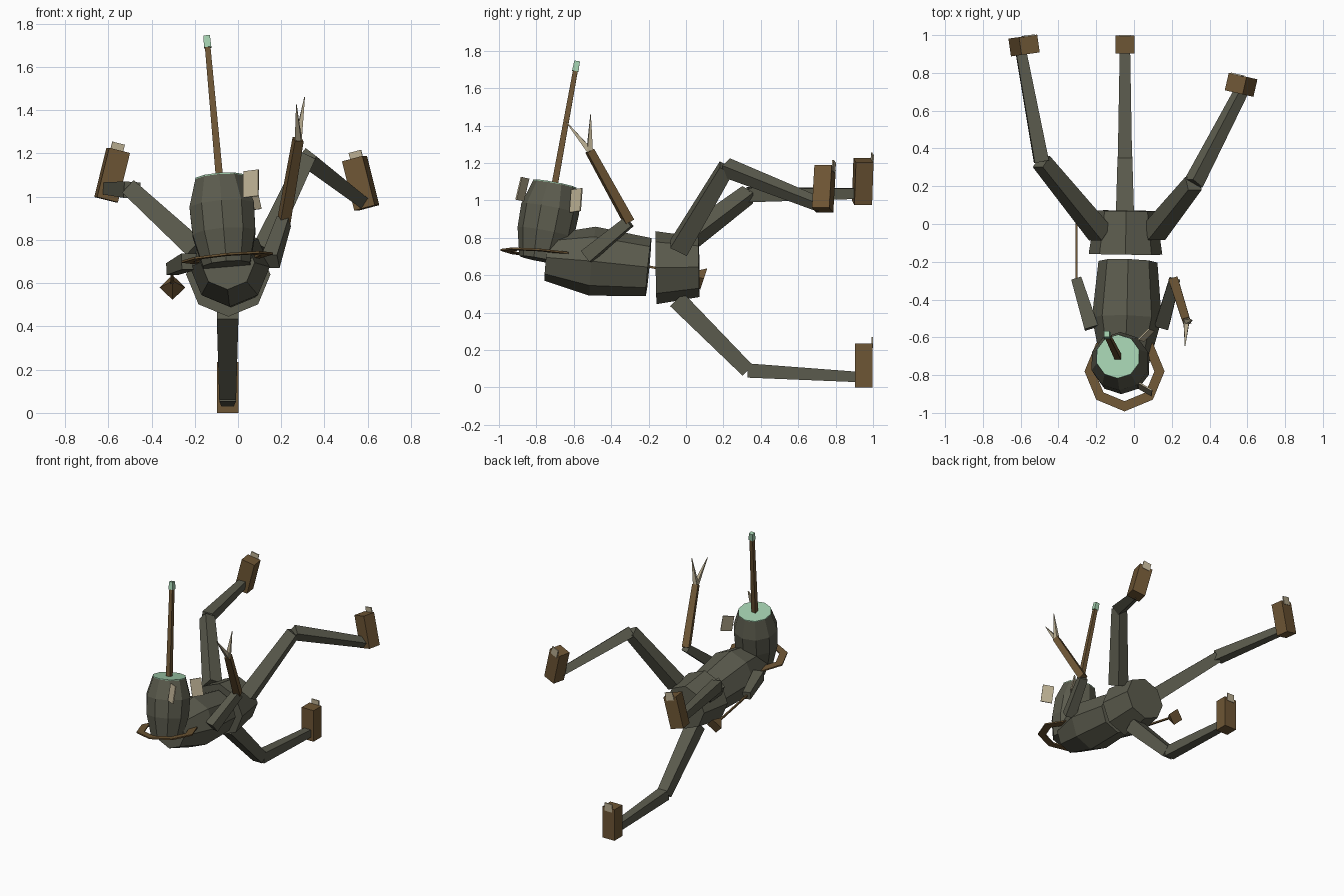
import bpy, bmesh, math
from mathutils import Vector, Matrix, Euler

if "Cube" in bpy.data.objects:
    bpy.data.objects.remove(bpy.data.objects["Cube"])


def material(name, r, g, b):
    m = bpy.data.materials.new(name)
    m.diffuse_color = (r, g, b, 1)
    m.use_nodes = True
    m.node_tree.nodes["Principled BSDF"].inputs["Base Color"].default_value = m.diffuse_color
    return m


GREEN = material("grey_green", 0.105, 0.105, 0.075)
BROWN = material("brown", 0.155, 0.092, 0.035)
MINT = material("mint", 0.36, 0.62, 0.42)
BEIGE = material("beige", 0.50, 0.43, 0.29)
Y, Z = Vector((0, 1, 0)), Vector((0, 0, 1))


def finish(name, bm, mat):
    bmesh.ops.recalc_face_normals(bm, faces=bm.faces)
    me = bpy.data.meshes.new(name)
    bm.to_mesh(me)
    bm.free()
    me.materials.append(mat)
    ob = bpy.data.objects.new(name, me)
    bpy.context.collection.objects.link(ob)
    return ob


def loft(name, sections, n, mat, ref=Y, phase=0.0):
    """Closed tube through (centre, radius) sections, rings square to the overall axis."""
    bm = bmesh.new()
    secs = [(Vector(c), r) for c, r in sections]
    axis = (secs[-1][0] - secs[0][0]).normalized()
    side = axis.cross(ref).normalized()
    up = side.cross(axis)
    rings = []
    for c, r in secs:
        ring = []
        for i in range(n):
            a = math.radians(phase) + 2 * math.pi * i / n
            ring.append(bm.verts.new(c + r * (math.cos(a) * side + math.sin(a) * up)))
        rings.append(ring)
    for p, q in zip(rings, rings[1:]):
        for i in range(n):
            j = (i + 1) % n
            bm.faces.new((p[i], p[j], q[j], q[i]))
    bm.faces.new(rings[0])
    bm.faces.new(rings[-1])
    return finish(name, bm, mat)


def bar(name, a, b, w0, w1, mat, ref=Y):
    """Tapered square bar with end widths w0 and w1."""
    k = math.sqrt(0.5)
    return loft(name, [(a, w0 * k), (b, w1 * k)], 4, mat, ref, 45)


def box(name, size, matrix, mat):
    bm = bmesh.new()
    bmesh.ops.create_cube(bm, size=1, matrix=matrix @ Matrix.Diagonal((*size, 1)))
    return finish(name, bm, mat)


# Torso and hips: eight-sided, lying along y
loft("torso", [((-0.032, -0.20, 0.643), 0.156), ((-0.038, -0.50, 0.675), 0.185),
               ((-0.048, -0.745, 0.695), 0.125)], 8, GREEN, Z)
loft("hips", [((-0.045, -0.16, 0.64), 0.195), ((-0.042, 0.07, 0.643), 0.16)], 8, GREEN, Z)

# Head: ten-sided barrel leaning back, mint lid
top = Vector((-0.085, -0.702, 1.083))
lean = Vector((-0.08, 0.19, 1)).normalized()
loft("head", [(top - lean * d, r) for d, r in
              ((0.41, 0.115), (0.26, 0.153), (0.13, 0.157), (0.0, 0.118))], 10, GREEN, Y, 18)
loft("head_lid", [(top - lean * 0.002, 0.118), (top + lean * 0.006, 0.118)], 10, MINT, Y, 18)

# Antenna with mint tip
tip = Vector((-0.140, -0.592, 1.69))
bar("antenna", top - lean * 0.02, tip, 0.034, 0.026, BROWN)
bar("antenna_tip", tip, tip + (tip - top).normalized() * 0.055, 0.034, 0.03, MINT)

# Ears: two thin plates
for name, loc, turn in (("front_ear", (0.06, -0.875, 1.06), -30), ("back_ear", (0.065, -0.588, 1.0), 45)):
    m = Matrix.Translation(loc) @ Euler((math.radians(-12), math.radians(-6), math.radians(turn))).to_matrix().to_4x4()
    box(name, (0.08, 0.008, 0.125), m, BEIGE)

# Collar: thin tilted eight-sided ring
bm = bmesh.new()
loops = []
for r, dz in ((0.212, -0.005), (0.212, 0.005), (0.158, 0.005), (0.158, -0.005)):
    ring = []
    for i in range(8):
        a = math.tau * i / 8
        x, y = r * math.cos(a), r * math.sin(a)
        ring.append(bm.verts.new((-0.05 + x, -0.78 + y, 0.718 + dz + 0.09 * x - 0.08 * y)))
    loops.append(ring)
for k in range(4):
    p, q = loops[k], loops[(k + 1) % 4]
    for i in range(8):
        j = (i + 1) % 8
        bm.faces.new((p[i], p[j], q[j], q[i]))
finish("collar", bm, BROWN)

# Legs: thigh, shin, boot and beige heel plate
legs = (("lower", (-0.048, -0.05, 0.47), (-0.048, 0.33, 0.09), (-0.048, 0.93, 0.055),
         (-0.048, 0.95, 0.118), 0, 0),
        ("left", (-0.18, -0.05, 0.745), (-0.49, 0.33, 1.03), (-0.60, 0.92, 1.037),
         (-0.582, 0.945, 1.10), 14, 8),
        ("right", (0.11, -0.04, 0.745), (0.315, 0.215, 1.175), (0.577, 0.72, 0.975),
         (0.567, 0.737, 1.062), -14.5, -13))
for name, hip, knee, ankle, foot, roll, turn in legs:
    bar(name + "_thigh", hip, knee, 0.10, 0.078, GREEN)
    bar(name + "_shin", knee, ankle, 0.076, 0.055, GREEN)
    m = Matrix.Translation(foot) @ Euler((0, math.radians(roll), math.radians(turn))).to_matrix().to_4x4()
    box(name + "_boot", (0.10, 0.095, 0.235), m, BROWN)
    box(name + "_heel_plate", (0.06, 0.008, 0.06), m @ Matrix.Translation((0, 0.047, 0.122)), BEIGE)

# Raised arm with forked claw
elbow, wrist = Vector((0.212, -0.305, 0.885)), Vector((0.278, -0.515, 1.265))
bar("right_upper_arm", (0.15, -0.53, 0.70), elbow, 0.075, 0.058, GREEN, Z)
bar("right_forearm", elbow, wrist, 0.05, 0.042, BROWN, Z)
bar("claw_front", wrist, (0.27, -0.645, 1.425), 0.03, 0.003, BEIGE, Z)
bar("claw_back", wrist, (0.308, -0.51, 1.46), 0.03, 0.003, BEIGE, Z)

# Trailing arm with cord and pointed weight
bar("left_upper_arm", (-0.225, -0.55, 0.70), (-0.305, -0.29, 0.665), 0.075, 0.055, GREEN, Z)
bar("cord", (-0.305, -0.30, 0.665), (-0.305, 0.04, 0.60), 0.012, 0.012, BROWN, Z)
loft("cord_weight", [((-0.303, 0.02, 0.605), 0.01), ((-0.303, 0.095, 0.58), 0.06)], 4, BROWN, Z)
